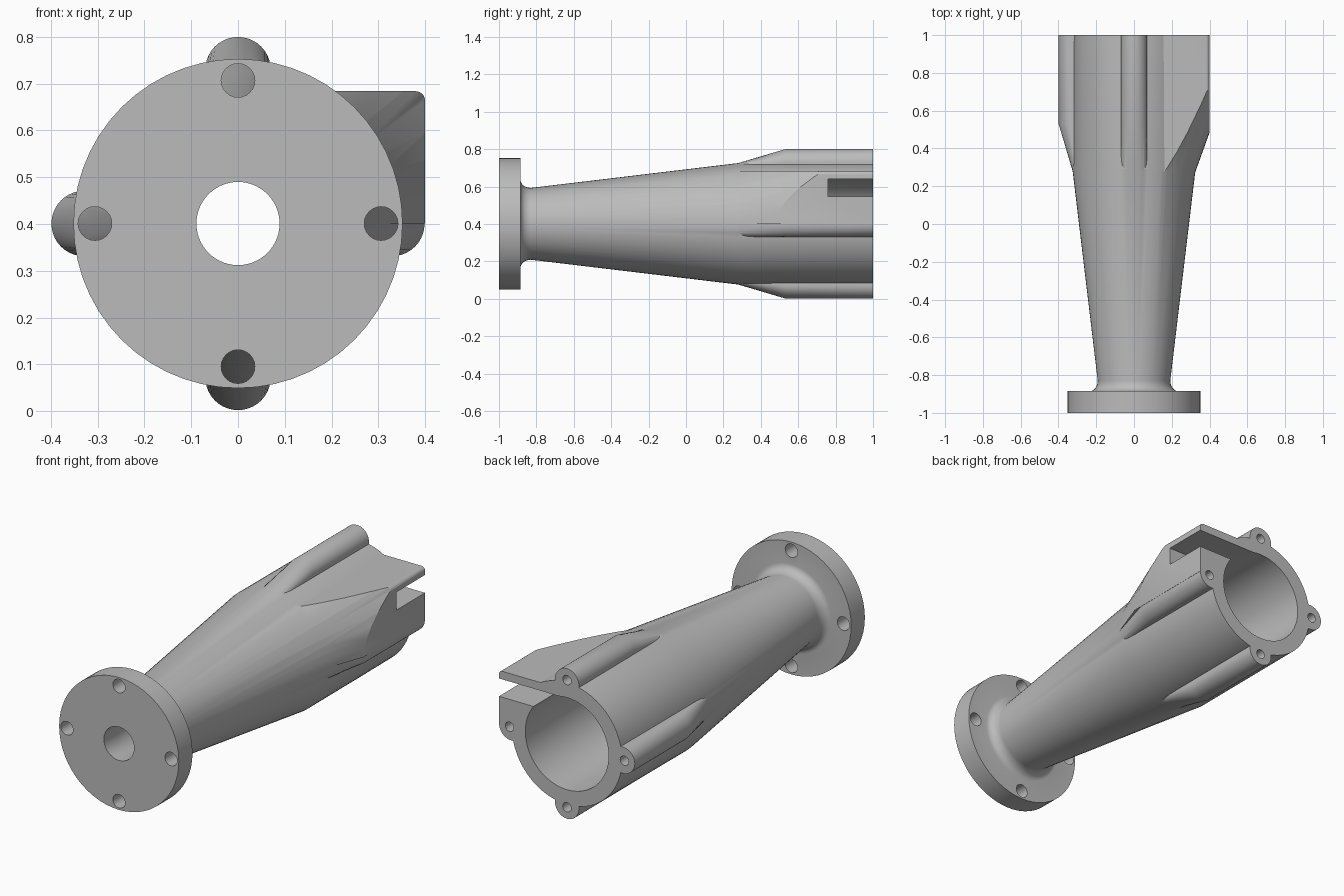
import bpy
import bmesh
from math import sin, cos, pi, radians

AXIS_Z = 0.401
SIDES = 56

if "Cube" in bpy.data.objects:
    bpy.data.objects.remove(bpy.data.objects["Cube"])

grey = bpy.data.materials.new("plain grey")
grey.use_nodes = True
grey.diffuse_color = (0.5, 0.5, 0.5, 1)
grey.node_tree.nodes["Principled BSDF"].inputs["Base Color"].default_value = (0.5, 0.5, 0.5, 1)


def loft(name, rings):
    """Capped solid through equal rings of (x, y, height above axis) points."""
    bm = bmesh.new()
    loops = [[bm.verts.new((x, y, z + AXIS_Z)) for x, y, z in ring] for ring in rings]
    for a, b in zip(loops, loops[1:]):
        for i in range(len(a)):
            j = (i + 1) % len(a)
            bm.faces.new((a[i], a[j], b[j], b[i]))
    bm.faces.new(loops[0])
    bm.faces.new(loops[-1])
    bmesh.ops.recalc_face_normals(bm, faces=bm.faces)
    mesh = bpy.data.meshes.new(name)
    bm.to_mesh(mesh)
    bm.free()
    mesh.materials.append(grey)
    obj = bpy.data.objects.new(name, mesh)
    bpy.context.collection.objects.link(obj)
    return obj


def turned(name, profile, cx=0, cz=0, sides=SIDES):
    """Round solid along y from (y, radius) pairs."""
    angles = [2 * pi * i / sides for i in range(sides)]
    return loft(name, [[(cx + r * cos(a), y, cz + r * sin(a)) for a in angles]
                       for y, r in profile])


def combine(target, other, operation):
    mod = target.modifiers.new(operation.lower(), 'BOOLEAN')
    mod.operation = operation
    mod.solver = 'EXACT'
    mod.object = other
    bpy.context.view_layer.objects.active = target
    bpy.ops.object.modifier_apply(modifier=mod.name)
    bpy.data.objects.remove(other)


def boss(angle):
    """Half-round rib that swells out of the barrel."""
    def ring(y, edge, rise):
        pts = [(0.28, -0.07)]
        pts += [(edge + rise * sin(t), -0.07 * cos(t)) for t in (pi * i / 20 for i in range(21))]
        pts += [(0.28, 0.07)]
        return [(r * cos(angle) - t * sin(angle), y, r * sin(angle) + t * cos(angle))
                for r, t in pts]
    return loft("boss", [ring(0.25, 0.302, 0.014), ring(0.53, 0.329, 0.07), ring(1, 0.329, 0.07)])


def block(name, x0, x1, y0, y1, z0, z1, rounding=0):
    """Box along y, with an optional rounded upper outer edge."""
    pts = [(x0, z1), (x0, z0), (x1, z0)]
    if rounding:
        pts += [(x1 - rounding + rounding * cos(a), z1 - rounding + rounding * sin(a))
                for a in (pi / 2 * i / 6 for i in range(7))]
    else:
        pts.append((x1, z1))
    return loft(name, [[(x, y, z) for x, z in pts] for y in (y0, y1)])


# Flange, fillet, tapered neck and straight barrel
fillet = [(-0.83 - 0.055 * sin(a), 0.235 - 0.043 * cos(a))
          for a in (pi / 2 * i / 6 for i in range(6, -1, -1))]
body = turned("nozzle_body", [(-1, 0.352), (-0.885, 0.352)] + fillet
              + [(0.29, 0.326), (1, 0.324)])

# Side housing, its front trimmed by a widening cone
housing = block("side_housing", 0.05, 0.4, 0.2, 1, 0, 0.283, 0.02)
combine(housing, turned("housing_trim", [(0.19, 0.294), (1.1, 0.622)]), 'INTERSECT')
combine(body, housing, 'UNION')

# Four screw bosses
quarters = [i * pi / 2 for i in range(4)]
for a in quarters:
    combine(body, boss(a), 'UNION')

# Tapered bore and side slot
combine(body, turned("bore", [(-1.1, 0.088), (-0.885, 0.09), (0.29, 0.245), (1.1, 0.245)]),
        'DIFFERENCE')
combine(body, block("slot", 0, 0.5, 0.76, 1.1, 0.145, 0.24), 'DIFFERENCE')

# Screw holes in flange and bosses
for a in quarters:
    for radius, dist, y0, y1 in ((0.036, 0.306, -1.1, -0.8), (0.025, 0.338, 0.75, 1.1)):
        hole = turned("hole", [(y0, radius), (y1, radius)], dist * cos(a), dist * sin(a), 24)
        combine(body, hole, 'DIFFERENCE')

bpy.ops.object.select_all(action='DESELECT')
body.select_set(True)
bpy.context.view_layer.objects.active = body
bpy.ops.object.shade_smooth_by_angle(angle=radians(25))
